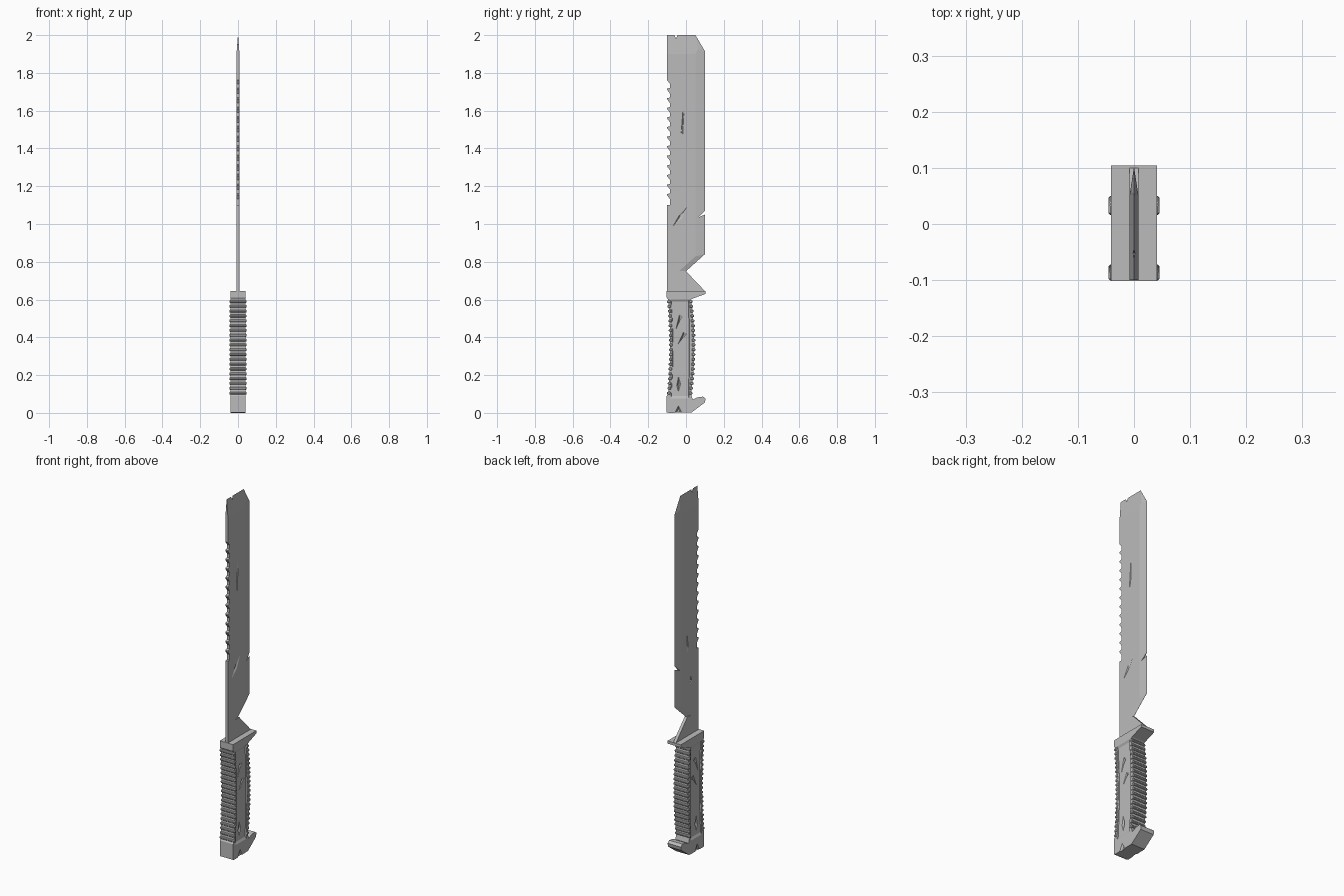
import bpy, bmesh
from mathutils import Vector

cube = bpy.data.objects.get("Cube")
if cube:
    bpy.data.objects.remove(cube)

steel = bpy.data.materials.new("plain grey steel")
steel.use_nodes = True
GREY = (0.5, 0.5, 0.5, 1)
steel.diffuse_color = GREY
steel.node_tree.nodes["Principled BSDF"].inputs["Base Color"].default_value = GREY


def finish(name, bm):
    bmesh.ops.recalc_face_normals(bm, faces=bm.faces)
    mesh = bpy.data.meshes.new(name)
    bm.to_mesh(mesh)
    bm.free()
    mesh.materials.append(steel)
    ob = bpy.data.objects.new(name, mesh)
    bpy.context.collection.objects.link(ob)
    return ob


def prism(outline, half):
    """Side outline (y, z) extruded evenly to both sides in x."""
    bm = bmesh.new()
    face = bm.faces.new([bm.verts.new((-half, y, z)) for y, z in outline])
    out = bmesh.ops.extrude_face_region(bm, geom=[face])["geom"]
    verts = [v for v in out if isinstance(v, bmesh.types.BMVert)]
    bmesh.ops.translate(bm, verts=verts, vec=(2 * half, 0, 0))
    return bm


def pit(outline, side, surface, depth, shrink):
    """Cutter that narrows from the outline to its shrunken floor."""
    bm = bmesh.new()
    mid = sum((Vector(p) for p in outline), Vector((0, 0))) / len(outline)
    rings = []
    for x, k in ((surface + 0.001, 1), (surface - depth, shrink)):
        pts = [mid + (Vector(p) - mid) * k for p in outline]
        rings.append([bm.verts.new((side * x, p.x, p.y)) for p in pts])
    top, floor = rings
    bm.faces.new(top)
    bm.faces.new(floor)
    for i in range(len(top)):
        j = (i + 1) % len(top)
        bm.faces.new((top[i], top[j], floor[j], floor[i]))
    return finish("cutter", bm)


def carve(ob, cutters):
    for c in cutters:
        mod = ob.modifiers.new("cut", "BOOLEAN")
        mod.operation, mod.solver, mod.object = "DIFFERENCE", "EXACT", c
    deps = bpy.context.evaluated_depsgraph_get()
    mesh = bpy.data.meshes.new_from_object(ob.evaluated_get(deps))
    ob.modifiers.clear()
    ob.data = mesh
    for c in cutters:
        bpy.data.objects.remove(c)


# Blade outline with a saw-toothed spine, chipped edge and clipped tip
T = 0.008
outline = [(-0.1, 0.75), (-0.1, 1.1), (-0.085, 1.1)]
for i in range(13):
    z = 1.15 + 0.0508 * i - 0.01
    outline += [(-0.085, z - 0.008), (-0.1, z + 0.012), (-0.1, z + 0.018), (-0.085, z + 0.022)]
outline += [(-0.085, 1.765), (-0.1, 1.765), (-0.1, 2), (-0.062, 2), (-0.052, 1.98),
            (-0.046, 2), (0.05, 2), (0.1, 1.915), (0.1, 1.07), (0.065, 1.035),
            (0.1, 1.05), (0.1, 0.84), (0, 0.75)]
bm = prism(outline, T)

# Ground bevels: point on the edge, inward direction, bevel width
grinds = [(Vector((0, y, z)), Vector((0, ny, nz)).normalized(), w) for y, z, ny, nz, w in (
    (0.1, 1, -1, 0, 0.05), (0, 2, 0, -1, 0.1),
    (0.1, 1.915, -0.085, -0.05, 0.035), (0, 0.75, -0.09, 0.1, 0.025))]


def slice_mesh(co, no):
    bmesh.ops.bisect_plane(bm, geom=bm.verts[:] + bm.edges[:] + bm.faces[:],
                           dist=1e-6, plane_co=co, plane_no=no)


for i, (p, n, w) in enumerate(grinds):
    slice_mesh(p + n * w, n)
    for q, m, u in grinds[:i]:
        no = n / w - m / u
        offset = n.dot(p) / w - m.dot(q) / u
        slice_mesh(no * (offset / no.length_squared), no)
for v in bm.verts:
    k = min(n.dot(v.co - p) / w for p, n, w in grinds)
    v.co.x *= max(0.04, min(1, k))
blade = finish("blade", bm)

right_cuts = [
    [(-0.014, 1.64), (-0.01, 1.6), (-0.018, 1.45), (-0.028, 1.46)],
    [(0.012, 1.1), (-0.02, 1.03), (-0.075, 0.98), (-0.035, 1.05)]]
left_cuts = [
    [(0, 1.22), (0.008, 1.18), (-0.005, 1.1), (-0.01, 1.12)],
    [(-0.03, 0.97), (-0.02, 0.95), (-0.03, 0.92), (-0.04, 0.94)]]
carve(blade, [pit(c, 1, T, 0.004, 0.3) for c in right_cuts]
      + [pit(c, -1, T, 0.003, 0.3) for c in left_cuts])

# Blade root between the finger notch and the guard
finish("blade_root", prism([(-0.1, 0.63), (0.1, 0.645), (0, 0.75), (-0.1, 0.75)], T))


# Handle with guard and hooked pommel
def swell(z):
    return 1 - ((z - 0.35) / 0.26) ** 2


def back_y(z):
    return -0.096 + 0.012 * swell(z)


def front_y(z):
    return 0.026 + 0.018 * swell(z)


W = 0.041
steps = [0.1 + 0.05 * i for i in range(11)]
outline = [(-0.102, 0.645), (-0.102, 0.61)]
outline += [(back_y(z), z) for z in reversed(steps)]
outline += [(-0.102, 0.09), (-0.102, 0.003), (-0.09, 0), (0.03, 0.003), (0.1, 0.055),
            (0.104, 0.075), (0.09, 0.086), (0.06, 0.082), (0.035, 0.07)]
outline += [(front_y(z), z) for z in steps]
outline += [(0.035, 0.605), (0.104, 0.63), (0.104, 0.645)]
handle = finish("handle", prism(outline, W))

# Sunken side panels, then gouges in the panels and pommel
panel = [(-0.08, 0.602), (-0.072, 0.47), (-0.07, 0.35), (-0.072, 0.22),
         (-0.08, 0.075), (0.016, 0.075), (0.02, 0.35), (0.016, 0.602)]
gouges = [
    [(-0.034, 0.526), (-0.013, 0.51), (-0.03, 0.495), (-0.057, 0.434)],
    [(-0.013, 0.43), (0.012, 0.418), (-0.012, 0.405), (-0.045, 0.36)],
    [(-0.04, 0.195), (-0.028, 0.153), (-0.04, 0.11), (-0.05, 0.143)]]
chip = [(-0.04, 0.04), (-0.02, -0.003), (-0.062, -0.003)]
carve(handle, [pit(panel, s, W, 0.006, 0.95) for s in (1, -1)])
carve(handle, [pit(g, s, W - 0.006, 0.009, 0.3) for g in gouges for s in (1, -1)]
      + [pit(chip, s, W, 0.01, 0.4) for s in (1, -1)])

# Grip ribs wrapping the back and front corners
for name, edge, out in (("back_grip_ribs", back_y, -1), ("front_grip_ribs", front_y, 1)):
    ribs = bmesh.new()
    for i in range(20):
        z = 0.105 + 0.0255 * i
        y = edge(z)
        verts = bmesh.ops.create_cube(ribs, size=1)["verts"]
        for v in verts:
            outer = v.co.y * out > 0
            v.co = Vector((v.co.x * 0.09,
                           y + out * (0.006 if outer else -0.012),
                           z + v.co.z * (0.012 if outer else 0.017)))
        edges = {e for v in verts for e in v.link_edges}
        bmesh.ops.bevel(ribs, geom=list(edges), offset=0.003, segments=1, affect="EDGES")
    finish(name, ribs)
